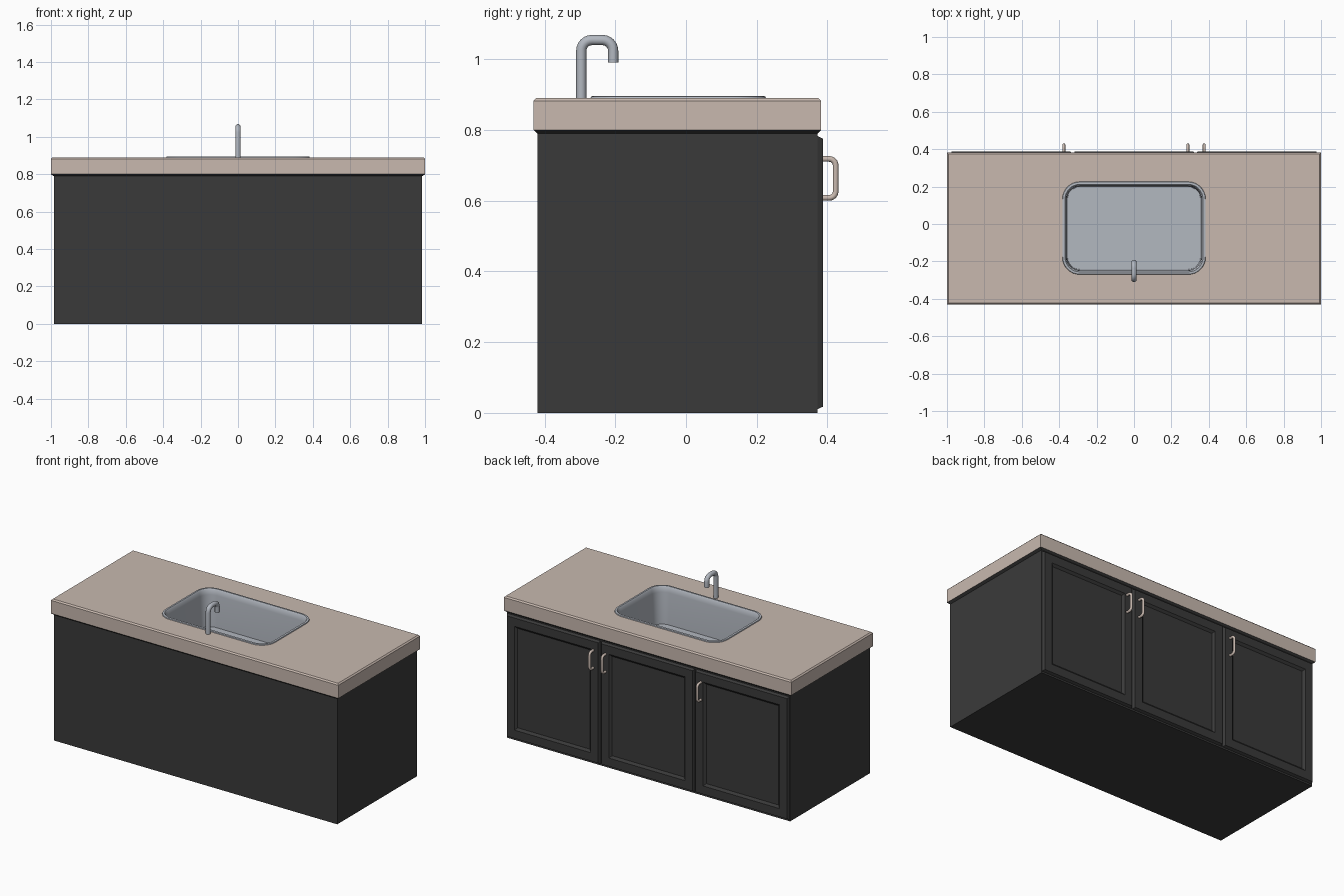
import bpy, bmesh, math
from mathutils import Vector

if "Cube" in bpy.data.objects:
    bpy.data.objects.remove(bpy.data.objects["Cube"])


def material(name, rgb):
    m = bpy.data.materials.new(name)
    m.diffuse_color = (*rgb, 1)
    m.use_nodes = True
    m.node_tree.nodes["Principled BSDF"].inputs["Base Color"].default_value = m.diffuse_color
    return m


DARK = material("charcoal", (0.042, 0.042, 0.042))
STONE = material("beige stone", (0.58, 0.485, 0.43))
STEEL = material("steel", (0.45, 0.48, 0.53))


def finish(name, bm, mat, smooth=False):
    bmesh.ops.recalc_face_normals(bm, faces=bm.faces)
    me = bpy.data.meshes.new(name)
    bm.to_mesh(me)
    bm.free()
    ob = bpy.data.objects.new(name, me)
    bpy.context.collection.objects.link(ob)
    me.materials.append(mat)
    if smooth:
        bpy.ops.object.select_all(action='DESELECT')
        ob.select_set(True)
        bpy.context.view_layer.objects.active = ob
        bpy.ops.object.shade_smooth_by_angle(angle=math.radians(35))
    return ob


def rect(x0, x1, y0, y1, r=0, n=8):
    """Rectangle outline, with rounded corners when r > 0."""
    if r == 0:
        return [(x1, y1), (x0, y1), (x0, y0), (x1, y0)]
    pts = []
    for k, (cx, cy) in enumerate([(x1 - r, y1 - r), (x0 + r, y1 - r), (x0 + r, y0 + r), (x1 - r, y0 + r)]):
        for i in range(n + 1):
            a = math.pi / 2 * (k + i / n)
            pts.append((cx + r * math.cos(a), cy + r * math.sin(a)))
    return pts


def loft(bm, loops, cap_start=False, cap_end=False):
    rings = [[bm.verts.new(p) for p in loop] for loop in loops]
    for a, b in zip(rings, rings[1:]):
        for i in range(len(a)):
            j = (i + 1) % len(a)
            bm.faces.new((a[i], a[j], b[j], b[i]))
    if cap_start:
        bm.faces.new(rings[0])
    if cap_end:
        bm.faces.new(rings[-1])
    return rings


def flat(pts, z):
    return [(x, y, z) for x, y in pts]


def tube(name, corners, radius, fillet, mat, steps=6):
    """Round pipe along a path with filleted corners."""
    c = [Vector(p) for p in corners]
    path = [c[0]]
    for a, b, d in zip(c, c[1:], c[2:]):
        u, v = (a - b).normalized(), (d - b).normalized()
        centre = b + (u + v) * fillet
        for i in range(steps + 1):
            t = math.pi / 2 * i / steps
            path.append(centre - v * fillet * math.cos(t) - u * fillet * math.sin(t))
    path.append(c[-1])
    bm = bmesh.new()
    side = Vector((1, 0, 0))
    loops = []
    for i, p in enumerate(path):
        d = (path[min(i + 1, len(path) - 1)] - path[max(i - 1, 0)]).normalized()
        up = d.cross(side)
        loops.append([p + radius * (side * math.cos(k * math.pi / 6) + up * math.sin(k * math.pi / 6))
                      for k in range(12)])
    loft(bm, loops, True, True)
    return finish(name, bm, mat, True)


# Cabinet body, flaring out to the counter edge
bm = bmesh.new()
body = rect(-0.985, 0.985, -0.42, 0.372)
loft(bm, [flat(body, 0), flat(body, 0.79), flat(rect(-1, 1, -0.431, 0.382), 0.80)], cap_start=True)
finish("cabinet_body", bm, DARK)

# Countertop with chamfered top edge and a hole for the sink
bm = bmesh.new()
outer = rect(-1, 1, -0.431, 0.382)
rings = loft(bm, [flat(outer, 0.80), flat(outer, 0.882), flat(rect(-0.992, 0.992, -0.423, 0.374), 0.89)])
hole = [bm.verts.new(p) for p in flat(rect(-0.375, 0.375, -0.26, 0.215, 0.085), 0.89)]
edges = [bm.edges.new((hole[i], hole[(i + 1) % len(hole)])) for i in range(len(hole))]
top = rings[-1]
edges += [bm.edges.get((top[i], top[(i + 1) % 4])) for i in range(4)]
bmesh.ops.triangle_fill(bm, edges=edges, use_beauty=True)
finish("countertop", bm, STONE)

# Sink with raised rim
bm = bmesh.new()
profile = [(0, 0.886), (0.004, 0.895), (0.016, 0.896), (0.022, 0.888), (0.026, 0.86), (0.03, 0.66)]
loft(bm, [flat(rect(-0.385 + d, 0.385 - d, -0.272 + d, 0.228 - d, 0.095 - d), z) for d, z in profile],
     cap_end=True)
finish("sink", bm, STEEL, True)

# Faucet
tube("faucet", [(0, -0.296, 0.885), (0, -0.296, 1.054), (0, -0.206, 1.054), (0, -0.206, 0.99)],
     0.0145, 0.03, STEEL)

# Three doors with recessed panels, each with a handle
for i, hx in enumerate((-0.375, 0.288, 0.375)):
    x0 = -0.982 + i * 0.6567
    x1 = x0 + 0.6507
    bm = bmesh.new()
    loops = []
    for d, y in [(0, 0.371), (0.008, 0.388), (0.06, 0.388), (0.074, 0.376)]:
        loops.append([(x, y, z) for x, z in rect(x0 + d, x1 - d, 0.01 + d, 0.783 - d)])
    loft(bm, loops, cap_end=True)
    finish(f"door_{i + 1}", bm, DARK)
    tube(f"handle_{i + 1}", [(hx, 0.384, 0.718), (hx, 0.423, 0.718), (hx, 0.423, 0.608), (hx, 0.384, 0.608)],
         0.008, 0.018, STONE)
